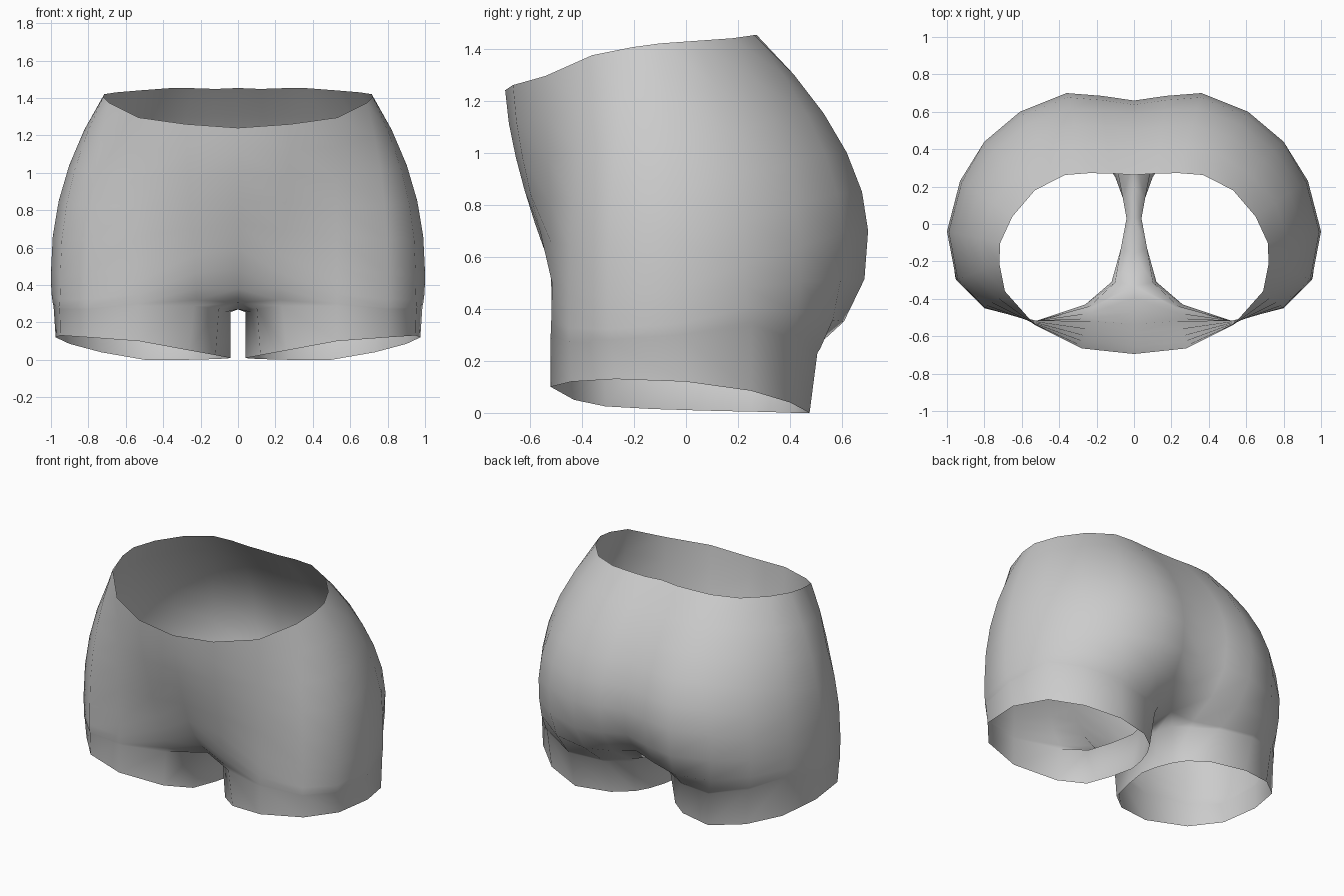
import bpy, bmesh
from mathutils import Vector

if "Cube" in bpy.data.objects:
    bpy.data.objects.remove(bpy.data.objects["Cube"])

# Right-half guide rings, ordered front centre -> side -> back centre
WAIST = [(0, -.695, 1.24), (.28, -.665, 1.26), (.53, -.54, 1.295), (.69, -.36, 1.375),
         (.72, -.21, 1.405), (.715, -.10, 1.42), (.65, .04, 1.43), (.53, .18, 1.44),
         (.37, .262, 1.452), (.24, .272, 1.452), (.12, .27, 1.448), (0, .262, 1.453)]
HIPS = [(0, -.535, .60), (.23, -.52, .56), (.53, -.515, .50), (.80, -.45, .46),
        (.95, -.30, .45), (1.0, -.04, .47), (.93, .23, .57), (.80, .44, .64),
        (.61, .60, .69), (.36, .70, .70), (.17, .685, .71), (0, .66, .72)]
# Leg-top ring: outer fold, then the crotch line from back to front
FOLD = [(0, -.33, .305), (.22, -.445, .32), (.53, -.52, .30), (.80, -.45, .28),
        (.955, -.29, .28), (.99, -.02, .30), (.915, .25, .35), (.765, .415, .30),
        (.53, .515, .245), (.30, .48, .235), (.14, .40, .25), (0, .36, .285),
        (0, .20, .275), (0, .03, .27), (0, -.16, .27)]
HEM = [(.12, -.31, .025), (.26, -.43, .05), (.53, -.52, .10), (.80, -.44, .12),
       (.95, -.27, .13), (.975, 0, .12), (.90, .25, .085), (.73, .40, .04),
       (.50, .475, 0), (.27, .42, 0), (.15, .33, .003), (.10, .25, .005),
       (.06, .14, .007), (.04, .03, .01), (.07, -.13, .015)]
N = len(WAIST)


def blend(a, b, s, f):
    """Blend the plan position by s and the height by f."""
    a, b = Vector(a), Vector(b)
    p = a.lerp(b, s)
    p.z = a.z + (b.z - a.z) * f
    return p


def hip_curve(col, f):
    if col < 2:
        return f ** 1.5
    if col == 2:
        return f
    return 1 - (1 - f) ** (2.1 if col < 7 else 1.8)


def fold_curve(col, f):
    return f ** (1.35 if col == 0 else 1.7 if col < 3 else 3)


bm = bmesh.new()


def ring(points):
    return [bm.verts.new(p) for p in points]


def bridge(a, b, closed=False):
    n = len(a)
    for i in range(n if closed else n - 1):
        j = (i + 1) % n
        bm.faces.new((a[i], b[i], b[j], a[j]))


# Torso from waist to widest hips, then under the buttocks to the fold
rings = [ring(blend(WAIST[c], HIPS[c], hip_curve(c, f), f) for c in range(N))
         for f in (0, .2, .4, .6, .8, 1)]
rings += [ring(blend(HIPS[c], FOLD[c], fold_curve(c, f), f) for c in range(N))
          for f in (.4, .75, 1)]
for a, b in zip(rings, rings[1:]):
    bridge(a, b)

# Leg: crotch line closes the ring, inner thigh drops straight down
top = rings[-1] + ring(FOLD[N:])
inner = {0: .85, 1: .4, 10: .4, 11: .85, 12: 1, 13: 1, 14: 1}
upper = ring(blend(FOLD[c], HEM[c], inner.get(c, .25), .12 if c in inner and c < N else .06)
             for c in range(len(HEM)))
hem = ring(HEM)
bridge(top, upper, True)
bridge(upper, hem, True)

# Normals point outward, judged at the hip
bmesh.ops.recalc_face_normals(bm, faces=bm.faces)
side = max(bm.faces, key=lambda f: f.calc_center_median().x)
if side.normal.x < 0:
    bmesh.ops.reverse_faces(bm, faces=bm.faces)
for f in bm.faces:
    f.smooth = True

mesh = bpy.data.meshes.new("shorts")
bm.to_mesh(mesh)
bm.free()
shorts = bpy.data.objects.new("shorts", mesh)
bpy.context.collection.objects.link(shorts)
mirror = shorts.modifiers.new("mirror", 'MIRROR')
mirror.use_clip = True
mirror.merge_threshold = .001
